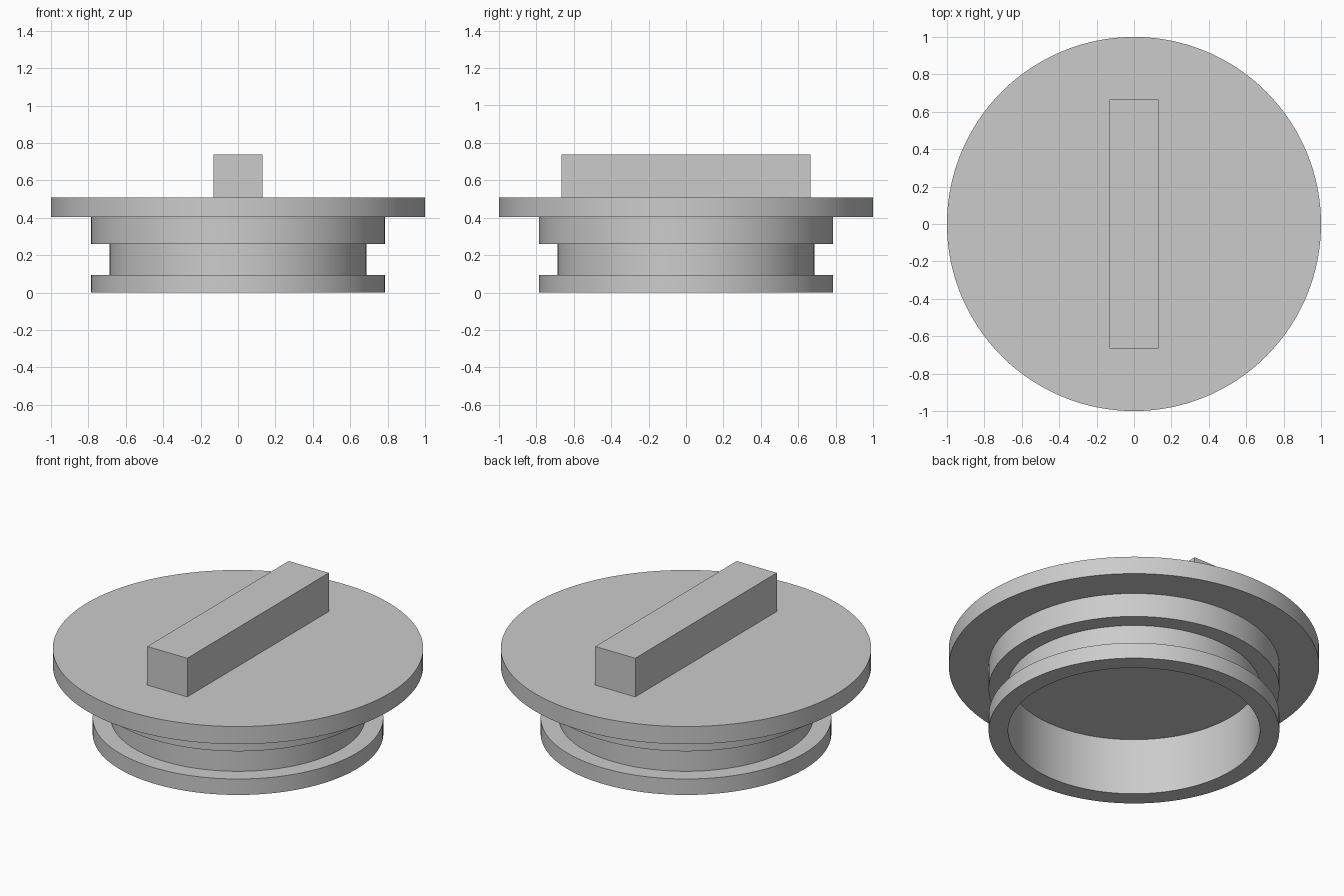
import bpy
import bmesh
import math

cube = bpy.data.objects.get("Cube")
if cube:
    bpy.data.objects.remove(cube, do_unlink=True)

grey = bpy.data.materials.new("plain grey")
grey.use_nodes = True
colour = (0.6, 0.6, 0.6, 1)
grey.diffuse_color = colour
grey.node_tree.nodes["Principled BSDF"].inputs["Base Color"].default_value = colour

SEGMENTS = 128
FLANGE_TOP = 0.508


def lathe(name, profile):
    """Turn a (radius, height) profile around the z axis."""
    bm = bmesh.new()
    verts = [bm.verts.new((r, 0, z)) for r, z in profile]
    edges = [bm.edges.new(pair) for pair in zip(verts, verts[1:])]
    bmesh.ops.spin(bm, geom=verts + edges, cent=(0, 0, 0), axis=(0, 0, 1),
                   angle=math.tau, steps=SEGMENTS, use_duplicate=False)
    bmesh.ops.remove_doubles(bm, verts=bm.verts, dist=0.0005)
    bmesh.ops.recalc_face_normals(bm, faces=bm.faces)
    mesh = bpy.data.meshes.new(name)
    bm.to_mesh(mesh)
    bm.free()
    obj = bpy.data.objects.new(name, mesh)
    bpy.context.collection.objects.link(obj)
    return obj


# Cap: flange, upper collar, groove, lower rim and hollow underside
cap = lathe("cap_body", [
    (0, FLANGE_TOP), (1, FLANGE_TOP), (1, 0.403),
    (0.785, 0.403), (0.785, 0.26),
    (0.687, 0.26), (0.687, 0.095),
    (0.785, 0.095), (0.785, 0),
    (0.68, 0), (0.68, 0.337), (0, 0.337),
])
cap.data.materials.append(grey)
bpy.ops.object.select_all(action="DESELECT")
cap.select_set(True)
bpy.context.view_layer.objects.active = cap
bpy.ops.object.shade_smooth_by_angle(angle=math.radians(30))

# Grip bar across the top
height = 0.738 - FLANGE_TOP
bpy.ops.mesh.primitive_cube_add(size=1, location=(0, 0, FLANGE_TOP + height / 2))
grip = bpy.context.object
grip.name = "grip_bar"
grip.scale = (0.264, 1.332, height)
bpy.ops.object.transform_apply(location=False, rotation=False, scale=True)
grip.data.materials.append(grey)
